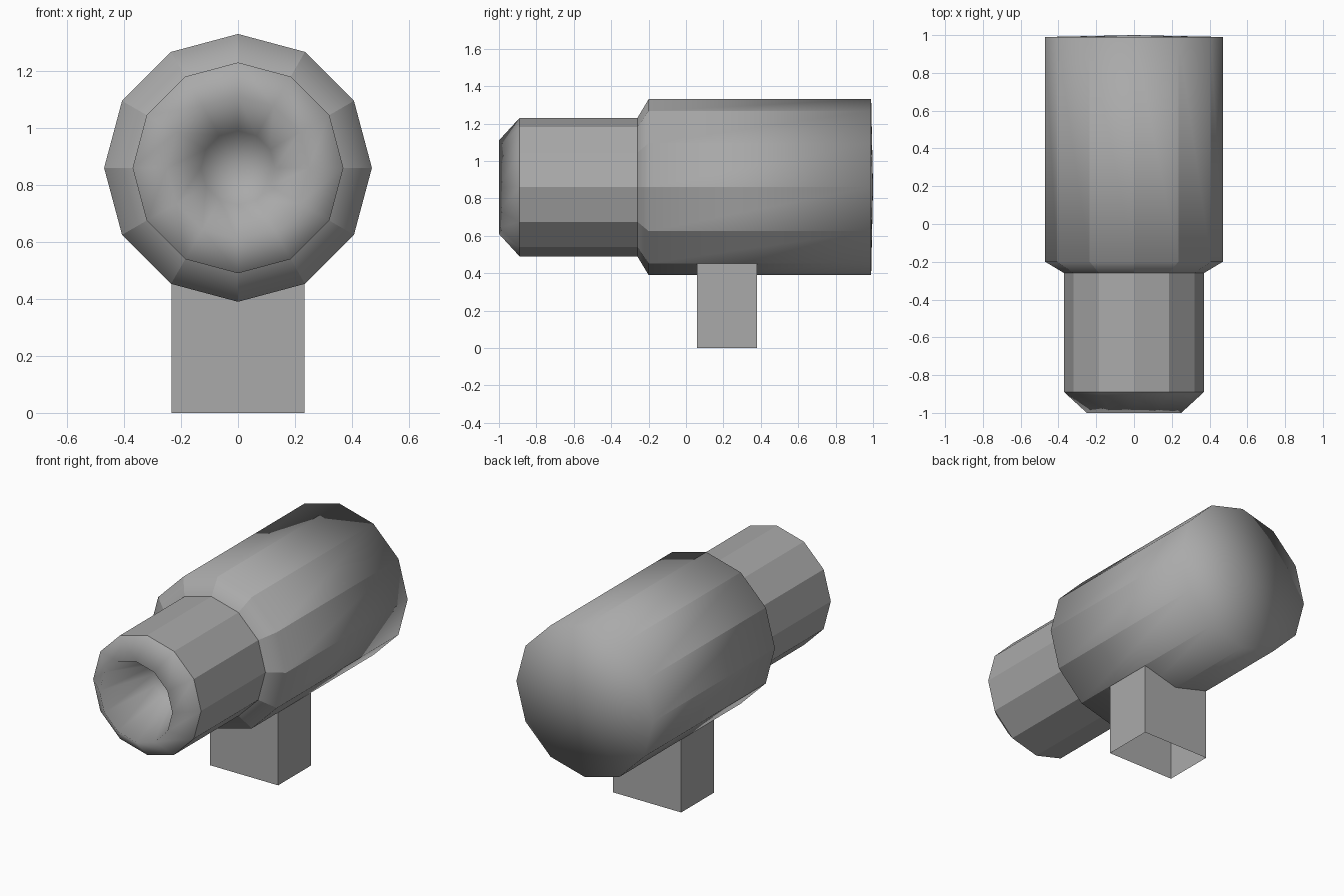
import bpy
import bmesh
from math import sin, cos, pi

cube = bpy.data.objects.get("Cube")
if cube:
    bpy.data.objects.remove(cube, do_unlink=True)

SIDES = 12
AXIS_Z = 0.86

grey = bpy.data.materials.new("plain_grey")
grey.use_nodes = True
colour = (0.4, 0.4, 0.4, 1)
grey.diffuse_color = colour
grey.node_tree.nodes["Principled BSDF"].inputs["Base Color"].default_value = colour


def finish(name, bm):
    mesh = bpy.data.meshes.new(name)
    bm.to_mesh(mesh)
    bm.free()
    mesh.materials.append(grey)
    obj = bpy.data.objects.new(name, mesh)
    bpy.context.collection.objects.link(obj)
    return obj


def lathe(name, profile, faceted, creased):
    """Turn (radius, y) points round the barrel axis; radius 0 makes a tip.
    faceted: spans with sharp long edges; creased: rings with sharp edges."""
    bm = bmesh.new()
    rings = []
    for r, y in profile:
        count = SIDES if r else 1
        rings.append([bm.verts.new((r * sin(2 * pi * i / SIDES), y,
                                    AXIS_Z + r * cos(2 * pi * i / SIDES)))
                      for i in range(count)])
    for a, b in zip(rings, rings[1:]):
        for i in range(SIDES):
            j = (i + 1) % SIDES
            corners = [a[i % len(a)], a[j % len(a)], b[j % len(b)], b[i % len(b)]]
            face = bm.faces.new(list(dict.fromkeys(corners)))
            face.smooth = True
    bmesh.ops.recalc_face_normals(bm, faces=bm.faces[:])
    for s in faceted:
        for u, v in zip(rings[s], rings[s + 1]):
            bm.edges.get((u, v)).smooth = False
    for s in creased:
        for i in range(SIDES):
            bm.edges.get((rings[s][i], rings[s][i - 1])).smooth = False
    return finish(name, bm)


# Barrel: soft back cap, wide body, shoulder, narrow tube, hollow nose
lathe("barrel",
      [(0, 1.0), (0.47, 0.99), (0.47, -0.2), (0.37, -0.26), (0.37, -0.89),
       (0.25, -1.0), (0.13, -0.65), (0, -0.62)],
      faceted=(1, 2, 3), creased=(3, 4))

# Mount: hollow box open at the bottom, ending inside the body
bm = bmesh.new()
outline = [(-0.233, 0.06), (0.233, 0.06), (0.233, 0.38), (-0.233, 0.38)]
low = [bm.verts.new((x, y, 0)) for x, y in outline]
high = [bm.verts.new((x, y, 0.455)) for x, y in outline]
for i in range(4):
    j = (i + 1) % 4
    bm.faces.new((low[i], low[j], high[j], high[i]))
finish("mount", bm)
